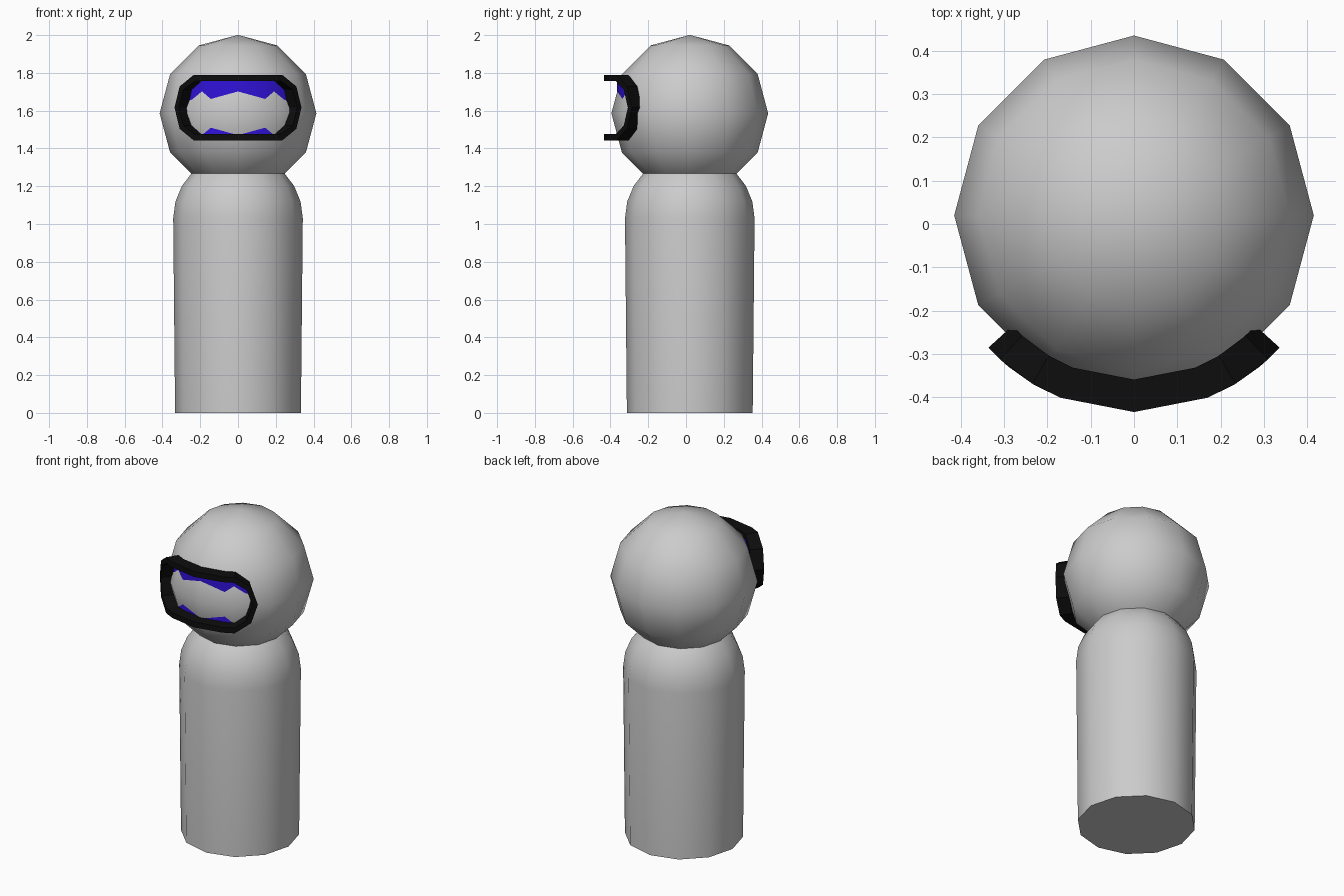
import bpy, bmesh, math

if "Cube" in bpy.data.objects:
    bpy.data.objects.remove(bpy.data.objects["Cube"])

CY = 0.02          # shared axis of head, body and visor
SIDES = 12


def material(name, color):
    m = bpy.data.materials.new(name)
    m.diffuse_color = color
    m.use_nodes = True
    m.node_tree.nodes["Principled BSDF"].inputs["Base Color"].default_value = m.diffuse_color
    return m


def finish(bm, name, mat=None, angle=None):
    bmesh.ops.recalc_face_normals(bm, faces=bm.faces)
    me = bpy.data.meshes.new(name)
    bm.to_mesh(me)
    bm.free()
    ob = bpy.data.objects.new(name, me)
    bpy.context.collection.objects.link(ob)
    ob.location.y = CY
    if mat:
        me.materials.append(mat)
    if angle:
        bpy.ops.object.select_all(action='DESELECT')
        ob.select_set(True)
        bpy.context.view_layer.objects.active = ob
        bpy.ops.object.shade_smooth_by_angle(angle=math.radians(angle))
    return ob


# Body: tapered capsule with flat base
bm = bmesh.new()
R, SHOULDER = 0.343, 1.03
profile = [(0.333, 0.0)] + [
    (R * math.cos(math.radians(a)), SHOULDER + R * math.sin(math.radians(a)))
    for a in range(0, 90, 15)]
rings = [[bm.verts.new((r * math.sin(2 * math.pi * i / SIDES),
                        r * math.cos(2 * math.pi * i / SIDES), z))
          for i in range(SIDES)] for r, z in profile]
for lo, hi in zip(rings, rings[1:]):
    for i in range(SIDES):
        j = (i + 1) % SIDES
        bm.faces.new((lo[i], lo[j], hi[j], hi[i]))
bm.faces.new(rings[0])
bm.faces.new(rings[-1])
finish(bm, "body", angle=40)

# Head: low-poly ball
bm = bmesh.new()
bmesh.ops.create_uvsphere(bm, u_segments=SIDES, v_segments=6, radius=0.415)
bmesh.ops.translate(bm, verts=bm.verts, vec=(0, 0, 1.586))
finish(bm, "head", angle=40)

# Visor outlines: quarter (x, height above middle), mirrored to a closed loop
FRONT, BACK, MID = 0.454, 0.379, 1.616
OUTER = [(0, .173), (.17, .173), (.235, .173), (.309, .112), (.336, 0)]
INNER = [(0, .140), (.17, .140), (.23, .140), (.29, .095), (.314, 0)]


def outline(quarter):
    right = quarter + [(x, -z) for x, z in quarter[-2::-1]]
    return right + [(-x, z) for x, z in right[-2:0:-1]]


def wrap(x, z, radius):
    # bend a flat outline point around the head axis
    a = math.asin(x / FRONT)
    return (radius * math.sin(a), -radius * math.cos(a), MID + z)


# Visor frame: curved rim with rectangular section
bm = bmesh.new()
loops = [[bm.verts.new(wrap(x, z, r)) for x, z in outline(q)]
         for q, r in ((OUTER, FRONT), (INNER, FRONT), (INNER, BACK), (OUTER, BACK))]
n = len(loops[0])
for k in range(4):
    a, b = loops[k], loops[(k + 1) % 4]
    for i in range(n):
        j = (i + 1) % n
        bm.faces.new((a[i], a[j], b[j], b[i]))
finish(bm, "visor_frame", material("black", (0.004, 0.004, 0.004, 1)), 30)

# Visor lens: curved sheet just inside the frame, pierced by the head
bm = bmesh.new()
half = [(x, z) for x, z in INNER]
columns = [(-x, z) for x, z in half[:0:-1]] + half
top = [bm.verts.new(wrap(x, z, BACK + 0.005)) for x, z in columns]
low = [bm.verts.new(wrap(x, -z, BACK + 0.005)) for x, z in columns]
for i in range(len(columns) - 1):
    bm.faces.new((top[i], low[i], low[i + 1], top[i + 1]))
bmesh.ops.remove_doubles(bm, verts=bm.verts, dist=1e-5)
finish(bm, "visor_lens", material("blue", (0.03, 0.006, 0.7, 1)), 30)
